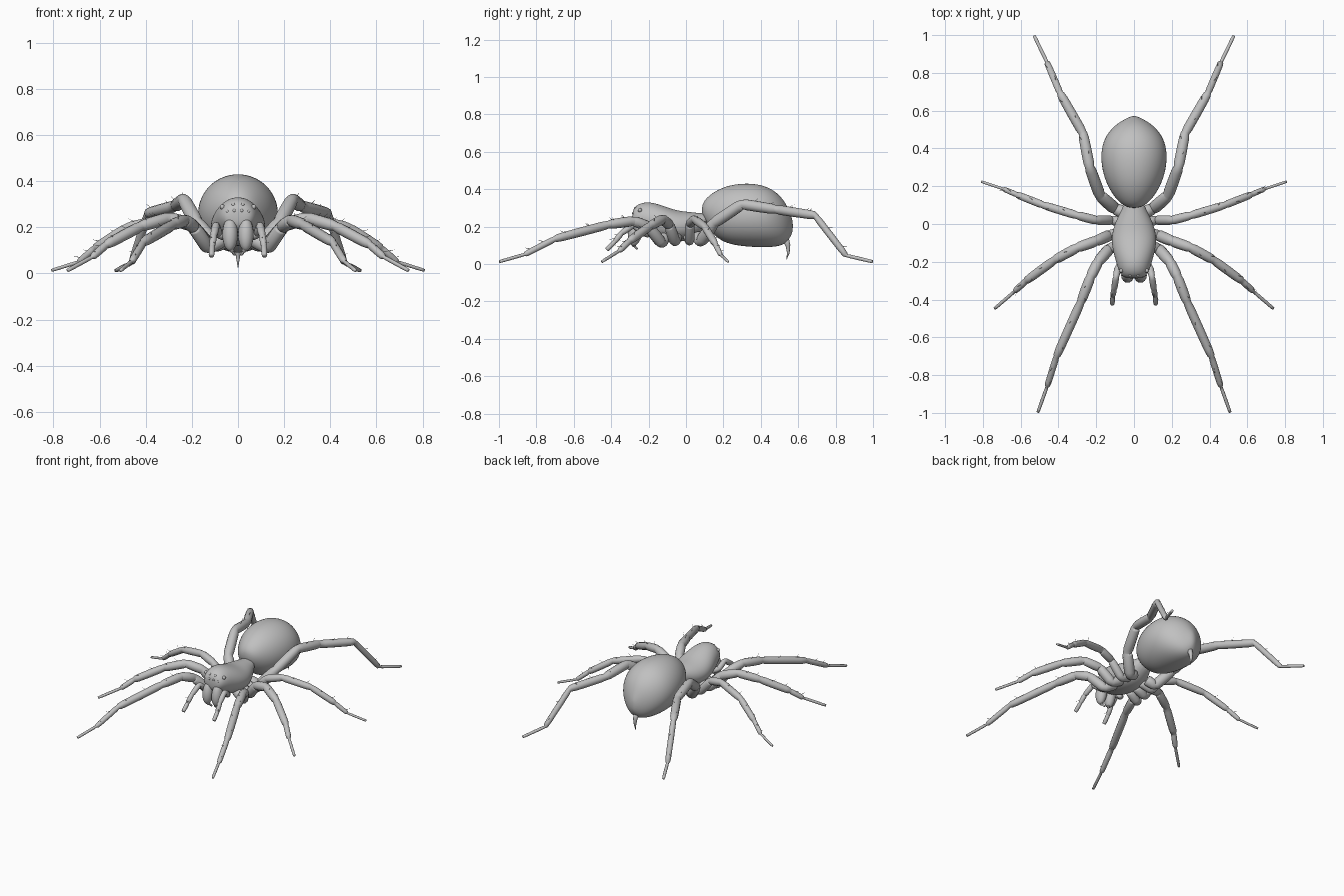
import bpy, bmesh, math
from mathutils import Vector, Quaternion

cube = bpy.data.objects.get("Cube")
if cube:
    bpy.data.objects.remove(cube, do_unlink=True)

grey = bpy.data.materials.new("plain grey")
grey.use_nodes = True
grey.diffuse_color = (0.53, 0.53, 0.53, 1)
grey.node_tree.nodes["Principled BSDF"].inputs["Base Color"].default_value = (0.53, 0.53, 0.53, 1)


def finish(name, bm):
    bmesh.ops.recalc_face_normals(bm, faces=bm.faces)
    mesh = bpy.data.meshes.new(name)
    bm.to_mesh(mesh)
    bm.free()
    mesh.materials.append(grey)
    mesh.shade_smooth()
    ob = bpy.data.objects.new(name, mesh)
    bpy.context.collection.objects.link(ob)
    return ob


def skin(bm, rings):
    """Bridge rings of points into a capped tube."""
    loops = [[bm.verts.new(p) for p in ring] for ring in rings]
    n = len(loops[0])
    for a, b in zip(loops, loops[1:]):
        for i in range(n):
            bm.faces.new((a[i], a[(i + 1) % n], b[(i + 1) % n], b[i]))
    bm.faces.new(loops[0])
    bm.faces.new(loops[-1])


def body(name, stations):
    """Loft ellipses along y; each station is y, bottom z, top z, half width."""
    bm = bmesh.new()
    rings = []
    for y, lo, hi, w in stations:
        ring = []
        for i in range(16):
            a = math.tau * i / 16
            ring.append(Vector((w * math.cos(a), y, (lo + hi) / 2 + (hi - lo) / 2 * math.sin(a))))
        rings.append(ring)
    skin(bm, rings)
    ob = finish(name, bm)
    ob.modifiers.new("smooth", "SUBSURF").levels = 2
    return ob


def tube(bm, points, radii, sides=12):
    """Round tube along a path, with a transported frame."""
    points = [Vector(p) for p in points]
    rings, frame, old = [], Quaternion(), Vector((0, 0, 1))
    for i, p in enumerate(points):
        before, after = points[max(i - 1, 0)], points[min(i + 1, len(points) - 1)]
        t = (after - before).normalized()
        frame = old.rotation_difference(t) @ frame
        old = t
        angles = [math.tau * k / sides for k in range(sides)]
        rings.append([p + frame @ Vector((radii[i] * math.cos(a), radii[i] * math.sin(a), 0))
                      for a in angles])
    skin(bm, rings)


def limb(name, joints, radii, side, hairy=()):
    """Jointed limb: each segment swells, then pinches at its joint."""
    bm = bmesh.new()
    joints = [Vector((x * side, y, z)) for x, y, z in joints]
    path, thick = [], []
    for a, b, r in zip(joints, joints[1:], radii):
        for t, k in ((0.02, 0.86), (0.14, 1), (0.5, 1), (0.86, 0.95), (0.98, 0.82)):
            path.append(a.lerp(b, t))
            thick.append(r * k)
    tube(bm, path, thick)
    # bristles
    for s in hairy:
        a, b, r = joints[s], joints[s + 1], radii[s]
        along = (b - a).normalized()
        out = along.cross(Vector((0, 0, 1))).normalized()
        up = out.cross(along)
        for t, lean in ((0.35, 0.3), (0.8, -0.6)):
            d = (up + out * lean).normalized()
            root = a.lerp(b, t) + d * r * 0.8
            tube(bm, [root, root + (d * 0.7 + along * 0.6) * 0.03], [0.0016, 0.0005], 4)
    return finish(name, bm)


def ball(name, centre, size, tilt=0):
    bm = bmesh.new()
    bmesh.ops.create_uvsphere(bm, u_segments=16, v_segments=12, radius=1)
    ob = finish(name, bm)
    ob.location, ob.scale, ob.rotation_euler = centre, size, (tilt, 0, 0)
    return ob


# main body, with a pointed tail
body("abdomen", [
    (0.085, 0.27, 0.31, 0.02), (0.1, 0.22, 0.347, 0.065), (0.15, 0.146, 0.39, 0.112),
    (0.22, 0.104, 0.423, 0.153), (0.31, 0.09, 0.437, 0.178), (0.4, 0.085, 0.43, 0.178),
    (0.47, 0.087, 0.4, 0.152), (0.525, 0.1, 0.345, 0.102), (0.555, 0.135, 0.28, 0.05),
    (0.572, 0.175, 0.23, 0.012)])
body("head_and_thorax", [
    (-0.288, 0.225, 0.268, 0.035), (-0.28, 0.195, 0.302, 0.064), (-0.245, 0.165, 0.329, 0.084),
    (-0.19, 0.135, 0.335, 0.1), (-0.12, 0.12, 0.313, 0.12), (-0.05, 0.115, 0.287, 0.121),
    (0.02, 0.125, 0.28, 0.097), (0.075, 0.16, 0.273, 0.066), (0.12, 0.2, 0.27, 0.05)])

# spinneret spike under the tail
bm = bmesh.new()
tube(bm, [(0, 0.525, 0.15), (0, 0.545, 0.1), (0, 0.547, 0.06), (0, 0.538, 0.025)],
     [0.022, 0.013, 0.007, 0.001])
finish("spinneret", bm)

# walking legs, listed front to back
LEGS = {
    "front_leg": [(.06, -.11, .15), (.13, -.13, .11), (.19, -.2, .2), (.23, -.28, .23),
                  (.28, -.41, .212), (.41, -.7, .135), (.46, -.86, .052), (.51, -1, .012)],
    "second_leg": [(.06, -.05, .15), (.13, -.06, .12), (.2, -.09, .21), (.3, -.125, .24),
                   (.42, -.19, .205), (.57, -.3, .125), (.63, -.355, .072), (.74, -.45, .012)],
    "third_leg": [(.05, .01, .15), (.12, .02, .12), (.2, .02, .215), (.3, .045, .24),
                  (.48, .1, .2), (.62, .155, .11), (.69, .185, .05), (.81, .225, .012)],
    "back_leg": [(.05, .06, .15), (.1, .08, .12), (.18, .15, .22), (.235, .3, .32),
                 (.27, .48, .292), (.39, .69, .26), (.46, .855, .046), (.53, 1, .012)],
}
WIDTHS = [.031, .031, .029, .027, .024, .017, .009]
for label, side in (("left", 1), ("right", -1)):
    for name, joints in LEGS.items():
        k = 1.08 if name == "back_leg" else 0.85 if name == "third_leg" else 1
        limb(f"{label}_{name}", joints, [w * k for w in WIDTHS], side, (3, 4, 5))

    # feelers, jaws and fangs
    limb(f"{label}_feeler",
         [(.05, -.2, .16), (.085, -.23, .17), (.095, -.28, .21), (.105, -.345, .165),
          (.112, -.38, .12), (.115, -.425, .075)], [.02, .018, .017, .015, .013], side, (3,))
    ball(f"{label}_jaw", (.034 * side, -.272, .17), (.034, .038, .074), -.15)
    limb(f"{label}_fang", [(.032, -.285, .115), (.025, -.275, .095), (.014, -.26, .08)],
         [.011, .006], side)

    # eyes in two rows
    for i, (x, y, z, r) in enumerate(((.016, -.281, .272, .008), (.045, -.276, .268, .007),
                                      (.02, -.27, .297, .008), (.068, -.247, .288, .011))):
        ball(f"{label}_eye_{i + 1}", (x * side, y, z), (r, r, r))
